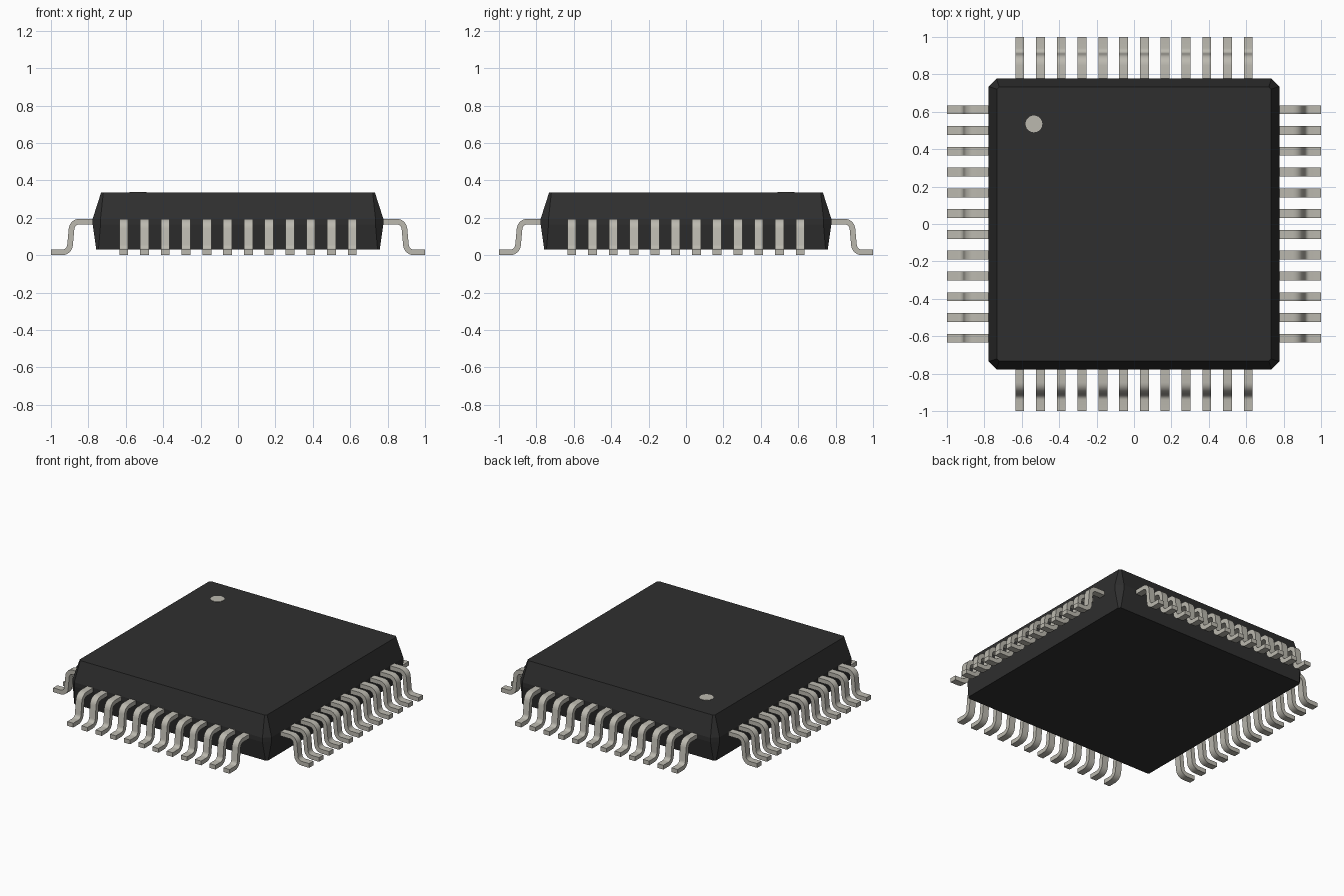
import bpy, bmesh, math
from mathutils import Vector, Matrix

cube = bpy.data.objects.get("Cube")
if cube:
    bpy.data.objects.remove(cube, do_unlink=True)


def material(name, rgb):
    m = bpy.data.materials.new(name)
    m.use_nodes = True
    m.diffuse_color = (*rgb, 1)
    m.node_tree.nodes["Principled BSDF"].inputs["Base Color"].default_value = (*rgb, 1)
    return m


black = material("black plastic", (0.028, 0.028, 0.028))
metal = material("tinned metal", (0.50, 0.485, 0.43))


def make(name, bm, mat):
    bmesh.ops.recalc_face_normals(bm, faces=bm.faces)
    mesh = bpy.data.meshes.new(name)
    bm.to_mesh(mesh)
    bm.free()
    mesh.materials.append(mat)
    ob = bpy.data.objects.new(name, mesh)
    bpy.context.collection.objects.link(ob)
    return ob


# Body: stacked chamfered squares (height, half width, corner chamfer)
LEVELS = [(0.03, 0.758, 0.012), (0.165, 0.777, 0.042),
          (0.195, 0.777, 0.042), (0.335, 0.732, 0.012)]
bm = bmesh.new()
rings = []
for z, h, c in LEVELS:
    ring = []
    for sx, sy in ((1, 1), (-1, 1), (-1, -1), (1, -1)):
        pair = [(sx * h, sy * (h - c)), (sx * (h - c), sy * h)]
        if sx * sy < 0:
            pair.reverse()
        ring += [bm.verts.new((x, y, z)) for x, y in pair]
    rings.append(ring)
for a, b in zip(rings, rings[1:]):
    for i in range(8):
        j = (i + 1) % 8
        bm.faces.new((a[i], a[j], b[j], b[i]))
bm.faces.new(rings[0])
bm.faces.new(rings[-1])
make("body", bm, black)

# Pin one marker: thin disc on the top face
bm = bmesh.new()
bmesh.ops.create_cone(bm, cap_ends=True, segments=24, radius1=0.045, radius2=0.045,
                      depth=0.004, matrix=Matrix.Translation((-0.535, 0.535, 0.335)))
make("pin_one_marker", bm, metal)

# Gull-wing lead: centre line with two rounded bends
THICK, WIDTH, COUNT, PITCH = 0.03, 0.047, 12, 0.111


def arc(cy, cz, r, start, end, steps=6):
    return [Vector((cy + r * math.cos(math.radians(start + (end - start) * i / steps)),
                    cz + r * math.sin(math.radians(start + (end - start) * i / steps))))
            for i in range(steps + 1)]


path = ([Vector((0.76, 0.18))] + arc(0.848, 0.138, 0.042, 90, 5)
        + arc(0.940, 0.057, 0.042, 185, 270) + [Vector((1.0, 0.015))])


def offset_points(side):
    pts = []
    for i, p in enumerate(path):
        t = (path[min(i + 1, len(path) - 1)] - path[max(i - 1, 0)]).normalized()
        if i in (0, len(path) - 1):
            t = Vector((1, 0))
        pts.append(p + Vector((-t.y, t.x)) * side * THICK / 2)
    return pts


def lead_mesh():
    bm = bmesh.new()
    upper, lower = offset_points(1), offset_points(-1)
    sections = []
    for u, l in zip(upper, lower):
        sections.append([bm.verts.new((x, p.x, p.y)) for x, p in
                         ((-WIDTH / 2, u), (WIDTH / 2, u), (WIDTH / 2, l), (-WIDTH / 2, l))])
    for a, b in zip(sections, sections[1:]):
        for i in range(4):
            j = (i + 1) % 4
            bm.faces.new((a[i], a[j], b[j], b[i]))
    bm.faces.new(sections[0])
    bm.faces.new(sections[-1])
    return bm


first = make("lead", lead_mesh(), metal)
bpy.context.view_layer.objects.active = first
first.select_set(True)
bpy.ops.object.shade_smooth_by_angle(angle=math.radians(35))
lead = first.data
bpy.data.objects.remove(first, do_unlink=True)

# Twelve leads along each of the four sides
for s, side in enumerate(("back", "right", "front", "left")):
    for i in range(COUNT):
        ob = bpy.data.objects.new(f"{side}_lead_{i + 1}", lead)
        ob.matrix_world = (Matrix.Rotation(math.radians(90 * s), 4, "Z")
                           @ Matrix.Translation(((i - (COUNT - 1) / 2) * PITCH, 0, 0)))
        bpy.context.collection.objects.link(ob)
